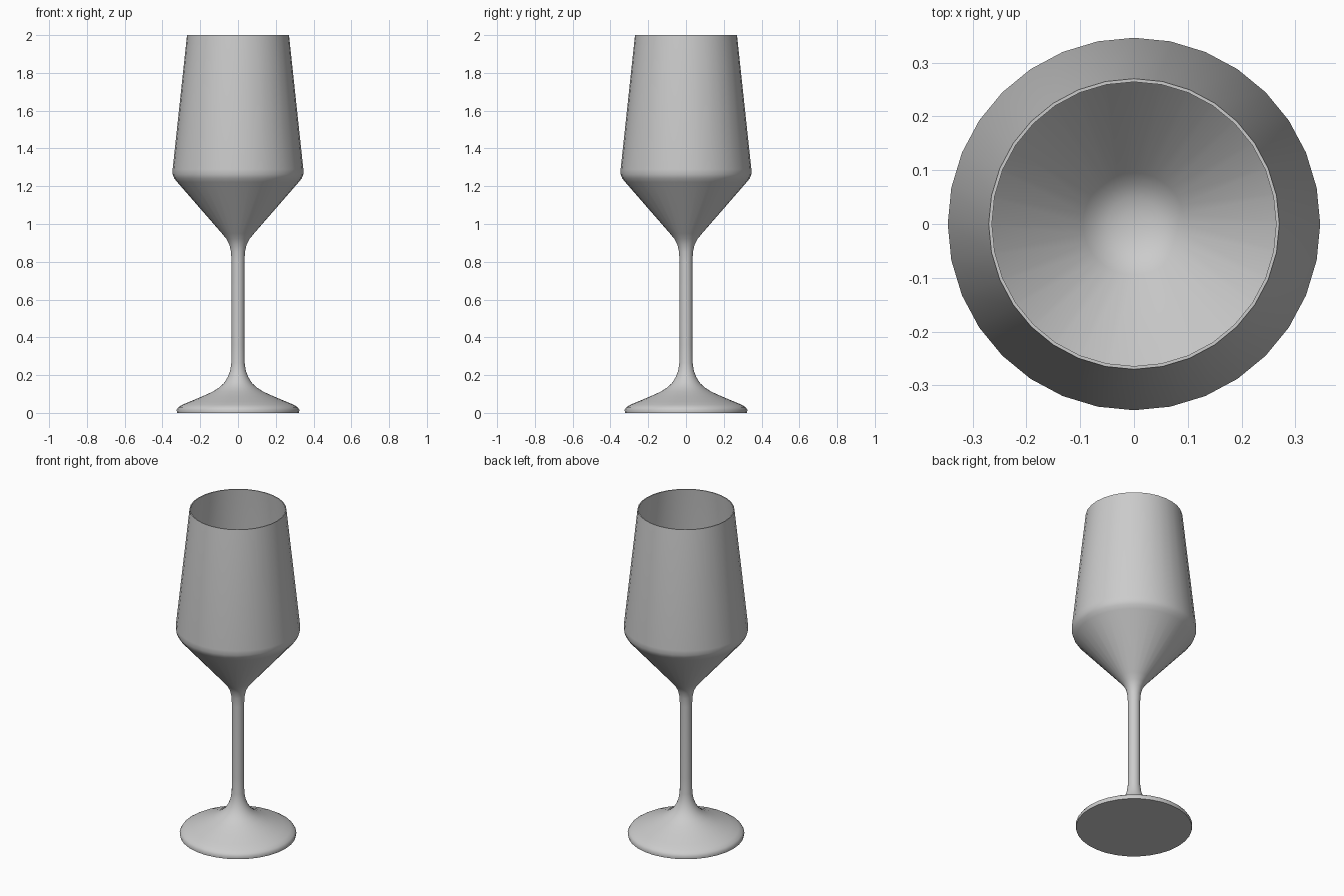
import bpy, bmesh, math

if "Cube" in bpy.data.objects:
    bpy.data.objects.remove(bpy.data.objects["Cube"])

SIDES = 32

# outer profile from the underside of the foot up to the rim (radius, height)
outer = [(0, 0), (0.323, 0), (0.325, 0.016), (0.316, 0.03), (0.295, 0.043),
         (0.254, 0.06), (0.19, 0.087), (0.135, 0.112), (0.10, 0.134),
         (0.074, 0.158), (0.055, 0.188), (0.042, 0.222), (0.035, 0.265),
         (0.034, 0.36), (0.034, 0.80), (0.037, 0.855), (0.046, 0.892),
         (0.062, 0.922), (0.085, 0.95), (0.322, 1.222), (0.338, 1.242),
         (0.346, 1.263), (0.346, 1.29), (0.27, 2.0)]
# inside of the bowl, from the rim down to the rounded bottom
inner = [(0.264, 2.0), (0.339, 1.29), (0.339, 1.266), (0.332, 1.246),
         (0.316, 1.228), (0.095, 0.974), (0.075, 0.955), (0.05, 0.942),
         (0.025, 0.936), (0, 0.934)]


def lathe(name, profile):
    bm = bmesh.new()
    verts = [bm.verts.new((r, 0, z)) for r, z in profile]
    edges = [bm.edges.new(pair) for pair in zip(verts, verts[1:])]
    bmesh.ops.spin(bm, geom=verts + edges, cent=(0, 0, 0), axis=(0, 0, 1),
                   angle=math.tau, steps=SIDES, use_merge=False)
    bmesh.ops.remove_doubles(bm, verts=bm.verts, dist=0.0001)
    bmesh.ops.recalc_face_normals(bm, faces=bm.faces)
    mesh = bpy.data.meshes.new(name)
    bm.to_mesh(mesh)
    bm.free()
    obj = bpy.data.objects.new(name, mesh)
    bpy.context.collection.objects.link(obj)
    return obj


# foot, stem and bowl as one closed turned body
glass = lathe("wine_glass", outer + inner)
bpy.context.view_layer.objects.active = glass
glass.select_set(True)
bpy.ops.object.shade_smooth_by_angle(angle=math.radians(50))
